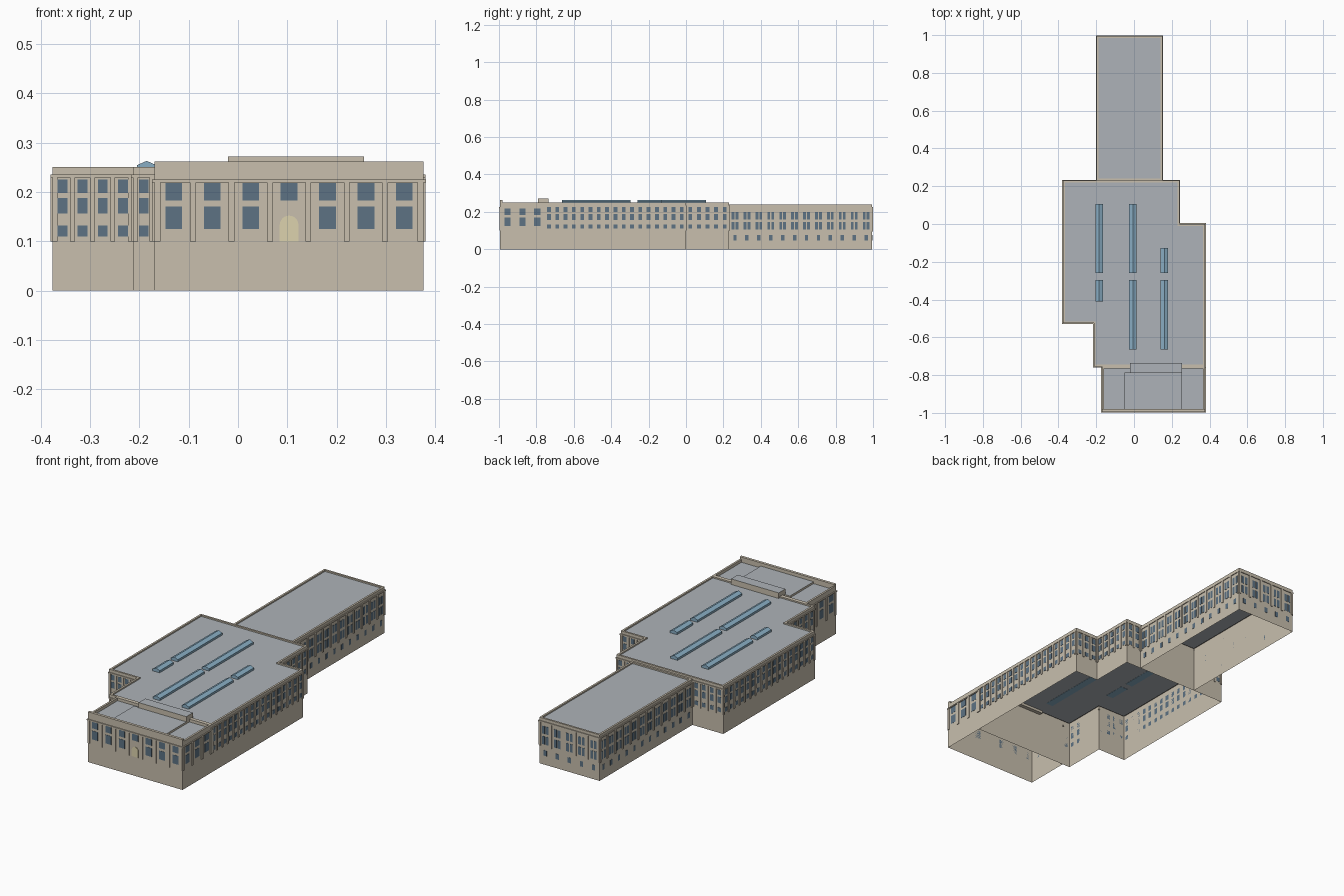
import bpy, bmesh, math
from mathutils import Vector

if "Cube" in bpy.data.objects:
    bpy.data.objects.remove(bpy.data.objects["Cube"])


def material(name, rgb):
    m = bpy.data.materials.new(name)
    m.diffuse_color = (*rgb, 1)
    m.use_nodes = True
    m.node_tree.nodes["Principled BSDF"].inputs["Base Color"].default_value = m.diffuse_color
    return m


STONE = material("stone", (0.58, 0.52, 0.42))
ROOF = material("roof_grey", (0.42, 0.45, 0.48))
GLASS = material("window_glass", (0.11, 0.17, 0.23))
SKY = material("skylight_glass", (0.25, 0.42, 0.55))
DOOR = material("door_cream", (0.72, 0.65, 0.42))


def finish(name, bm, *mats):
    me = bpy.data.meshes.new(name)
    bm.to_mesh(me)
    bm.free()
    for m in mats:
        me.materials.append(m)
    ob = bpy.data.objects.new(name, me)
    bpy.context.collection.objects.link(ob)
    return ob


def prism(bm, base, offset):
    """Extrude a closed loop of points along an offset vector."""
    a = [bm.verts.new(p) for p in base]
    b = [bm.verts.new(Vector(p) + Vector(offset)) for p in base]
    n = len(a)
    faces = [bm.faces.new(a[::-1]), bm.faces.new(b)]
    faces += [bm.faces.new((a[i], a[(i + 1) % n], b[(i + 1) % n], b[i])) for i in range(n)]
    bmesh.ops.recalc_face_normals(bm, faces=faces)
    return faces


def block(bm, x0, x1, y0, y1, z0, z1):
    return prism(bm, [(x0, y0, z0), (x1, y0, z0), (x1, y1, z0), (x0, y1, z0)], (0, 0, z1 - z0))


def shell(name, outline, top, roof, rim=0.01):
    """Open-bottomed walls with a parapet rim around a sunken roof."""
    bm = bmesh.new()
    low = [bm.verts.new((x, y, 0)) for x, y in outline]
    high = [bm.verts.new((x, y, top)) for x, y in outline]
    n = len(low)
    for i in range(n):
        j = (i + 1) % n
        bm.faces.new((low[i], low[j], high[j], high[i]))
    cap = bm.faces.new(high)
    bm.normal_update()
    bmesh.ops.inset_region(bm, faces=[cap], thickness=rim, use_even_offset=True)
    inner = bmesh.ops.extrude_discrete_faces  # keep the rim, sink the middle
    res = bmesh.ops.extrude_face_region(bm, geom=[cap])
    moved = [g for g in res["geom"] if isinstance(g, bmesh.types.BMVert)]
    floor = [g for g in res["geom"] if isinstance(g, bmesh.types.BMFace)]
    if cap.is_valid:
        bm.faces.remove(cap)
    bmesh.ops.translate(bm, verts=moved, vec=(0, 0, roof - top))
    for f in floor:
        f.material_index = 1
    bmesh.ops.recalc_face_normals(bm, faces=bm.faces[:])
    bm.normal_update()
    if floor[0].normal.z < 0:
        bmesh.ops.reverse_faces(bm, faces=bm.faces[:])
    return finish(name, bm, STONE, ROOF)


def wall_box(bm, p, q, u0, u1, z0, z1, depth):
    """Box on the outside of the wall running p to q, u measured along it."""
    p, q = Vector((*p, 0)), Vector((*q, 0))
    d = (q - p).normalized()
    out = Vector((d.y, -d.x, 0)) * depth
    a, b = p + d * u0, p + d * u1
    up = Vector((0, 0, 1))
    prism(bm, [a + up * z0, b + up * z0, b + up * z1, a + up * z1], out)


def facade(name, walls, bay, rows, pilaster, bands, skip=None):
    """rows: (z0, z1, width, offsets from the bay centre)."""
    wins, pils, corn = bmesh.new(), bmesh.new(), bmesh.new()
    pw, pz0, pz1 = pilaster
    for w, (p, q) in enumerate(walls):
        length = (Vector(q) - Vector(p)).length
        n = max(1, round(length / bay))
        step = length / n
        for i in range(n + 1):
            u = min(max(i * step, pw / 2), length - pw / 2)
            wall_box(pils, p, q, u - pw / 2, u + pw / 2, pz0, pz1, 0.004)
        for i in range(n):
            for r, (z0, z1, width, offs) in enumerate(rows):
                if (w, i, r) == skip:
                    continue
                for o in offs:
                    c = (i + 0.5) * step + o
                    wall_box(wins, p, q, c - width / 2, c + width / 2, z0, z1, 0.001)
        for z0, z1, depth in bands:
            wall_box(corn, p, q, -depth, length + depth, z0, z1, depth)
    finish(name + "_windows", wins, GLASS)
    finish(name + "_pilasters", pils, STONE)
    finish(name + "_cornice", corn, STONE)


# Three building masses
L, R, F, B = -0.376, 0.376, -0.994, 0.995
shell("main_hall", [(-0.213, -0.755), (R, -0.755), (R, 0), (0.24, 0), (0.24, 0.23),
                    (L, 0.23), (L, -0.525), (-0.213, -0.525)], 0.25, 0.243)
shell("front_block", [(-0.169, F), (R, F), (R, -0.755), (-0.169, -0.755)], 0.25, 0.235)
shell("rear_wing", [(-0.198, 0.23), (0.15, 0.23), (0.15, B), (-0.198, B)], 0.24, 0.233)

# Window bays, pilasters and cornices
facade("front_block",
       [((-0.169, F), (R, F)), ((R, F), (R, -0.755)), ((-0.169, -0.755), (-0.169, F))],
       0.0777, [(0.183, 0.218, 0.034, [0]), (0.125, 0.17, 0.034, [0])],
       (0.012, 0.1, 0.219), [(0.219, 0.225, 0.005)], skip=(0, 3, 1))
facade("main_hall",
       [((-0.213, -0.755), (-0.169, -0.755)), ((R, -0.755), (R, 0)), ((R, 0), (0.24, 0)),
        ((0.24, 0), (0.24, 0.23)), ((0.24, 0.23), (0.15, 0.23)), ((-0.198, 0.23), (L, 0.23)),
        ((L, 0.23), (L, -0.525)), ((L, -0.525), (-0.213, -0.525)),
        ((-0.213, -0.525), (-0.213, -0.755))],
       0.044, [(0.198, 0.225, 0.02, [0]), (0.156, 0.188, 0.02, [0]), (0.11, 0.132, 0.02, [0])],
       (0.01, 0.1, 0.229), [(0.229, 0.235, 0.004)])
facade("rear_wing",
       [((0.15, 0.23), (0.15, B)), ((0.15, B), (-0.198, B)), ((-0.198, B), (-0.198, 0.23))],
       0.064, [(0.16, 0.2, 0.015, [-0.0105, 0.0105]), (0.105, 0.147, 0.015, [-0.0105, 0.0105]),
               (0.047, 0.075, 0.018, [0])],
       (0.01, 0.095, 0.218), [(0.218, 0.225, 0.004)])

# Tall parapet along the front
bm = bmesh.new()
block(bm, -0.169, R, F, F + 0.014, 0.225, 0.262)
finish("front_parapet", bm, STONE)

# Raised roof platform and penthouse, grey on top
for name, dims in (("roof_platform", (-0.05, 0.255, F + 0.014, -0.785, 0.23, 0.245)),
                   ("penthouse", (-0.02, 0.255, -0.79, -0.735, 0.23, 0.272))):
    bm = bmesh.new()
    for f in block(bm, *dims):
        f.normal_update()
        f.material_index = int(f.normal.z > 0.9)
    finish(name, bm, STONE, ROOF)

# Gabled skylights
bm = bmesh.new()
for x, y0, y1 in ((-0.185, -0.26, 0.106), (-0.185, -0.41, -0.296), (-0.006, -0.26, 0.106),
                  (-0.006, -0.664, -0.296), (0.161, -0.26, -0.127), (0.161, -0.664, -0.296)):
    w = 0.02
    prism(bm, [(x - w, y0, 0.242), (x + w, y0, 0.242), (x + w, y0, 0.254),
               (x, y0, 0.263), (x - w, y0, 0.254)], (0, y1 - y0, 0))
finish("skylights", bm, SKY)

# Arched entrance in the centre bay
bm = bmesh.new()
cx, r = 0.1035, 0.019
arch = [(cx + r * math.cos(math.pi * i / 12), F, 0.133 + r * math.sin(math.pi * i / 12))
        for i in range(13)]
prism(bm, [(cx - r, F, 0.1), (cx + r, F, 0.1)] + arch, (0, -0.003, 0))
finish("arched_door", bm, DOOR)
